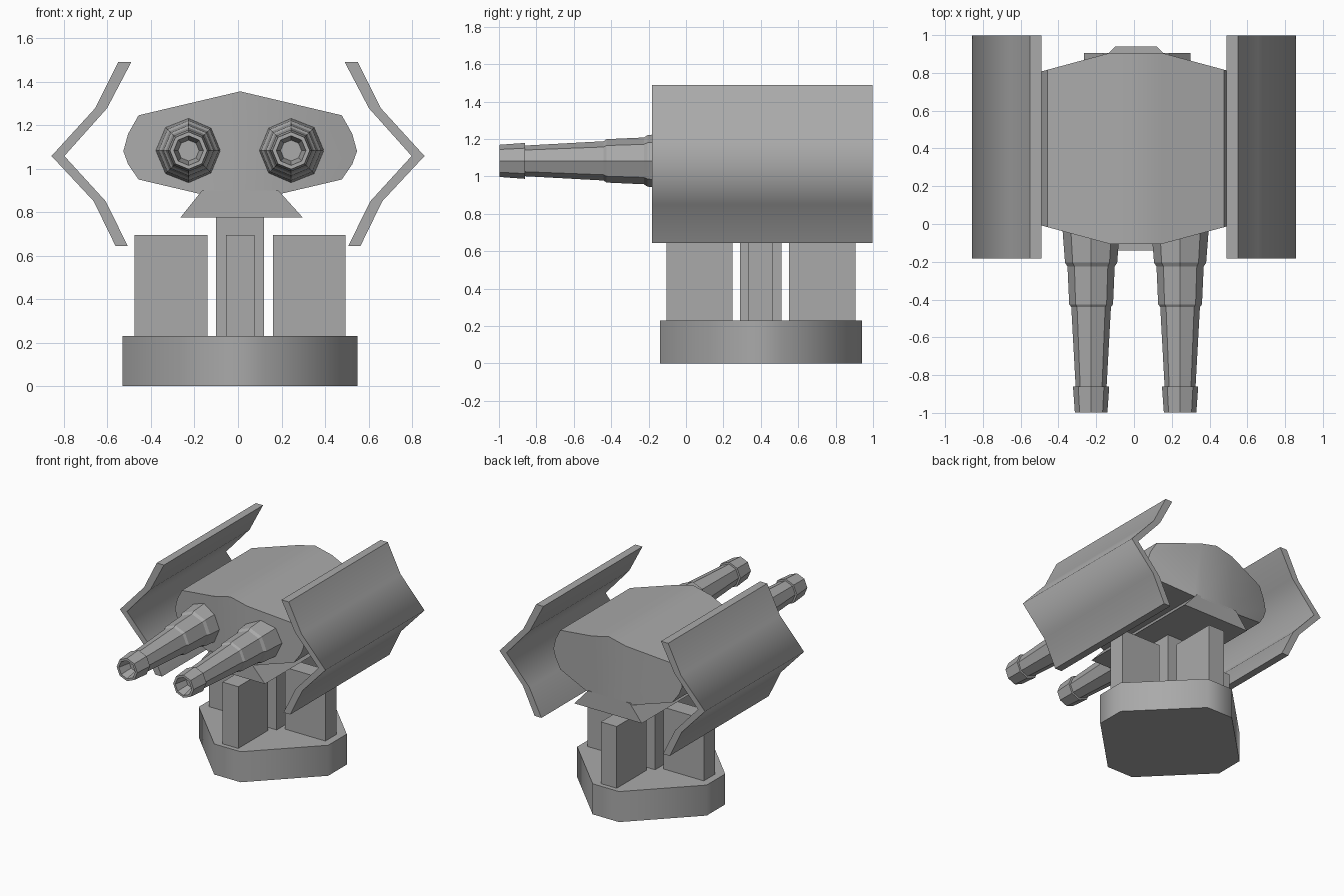
import bpy, bmesh, math
from mathutils import Vector

if "Cube" in bpy.data.objects:
    bpy.data.objects.remove(bpy.data.objects["Cube"])

grey = bpy.data.materials.new("plain_grey")
grey.diffuse_color = (0.4, 0.4, 0.4, 1)
grey.use_nodes = True
grey.node_tree.nodes["Principled BSDF"].inputs["Base Color"].default_value = grey.diffuse_color
CX, CY = 0.01, 0.4          # centre of the pedestal


def finish(name, bm, angle=None):
    bmesh.ops.recalc_face_normals(bm, faces=bm.faces)
    me = bpy.data.meshes.new(name)
    bm.to_mesh(me)
    bm.free()
    me.materials.append(grey)
    ob = bpy.data.objects.new(name, me)
    bpy.context.collection.objects.link(ob)
    if angle:
        bpy.ops.object.select_all(action='DESELECT')
        ob.select_set(True)
        bpy.context.view_layer.objects.active = ob
        bpy.ops.object.shade_smooth_by_angle(angle=math.radians(angle))
    return ob


def prism(pts, axis, a, b, smooth=()):
    """Extrude a 2D outline along y (x,z points) or z (x,y points)."""
    bm = bmesh.new()
    place = (lambda p, h: (p[0], h, p[1])) if axis == 'y' else (lambda p, h: (p[0], p[1], h))
    lo = [bm.verts.new(place(p, a)) for p in pts]
    hi = [bm.verts.new(place(p, b)) for p in pts]
    bm.faces.new(lo)
    bm.faces.new(hi[::-1])
    n = len(pts)
    for i in range(n):
        j = (i + 1) % n
        f = bm.faces.new((lo[i], hi[i], hi[j], lo[j]))
        f.smooth = i in smooth
    return bm


def box(name, x0, x1, y0, y1, z0, z1):
    finish(name, prism([(x0, y0), (x1, y0), (x1, y1), (x0, y1)], 'z', z0, z1))


# base: diamond with clipped corners
r, c = 0.54, 0.11
outline = [(c, -r), (r, -c), (r, c), (c, r), (-c, r), (-r, c), (-r, -c), (-c, -r)]
finish("base", prism([(CX + x, CY + y) for x, y in outline], 'z', 0, 0.23, range(8)))

# central post and four radial pillars
box("centre_post", CX - 0.11, CX + 0.11, CY - 0.11, CY + 0.11, 0.23, 0.78)
w, near, far = 0.066, 0.15, 0.485
for name, s in (("left_pillar", -1), ("right_pillar", 1)):
    xs = sorted((CX + s * near, CX + s * far))
    box(name, xs[0], xs[1], CY - w, CY + w, 0.23, 0.695)
for name, s in (("front_pillar", -1), ("back_pillar", 1)):
    ys = sorted((CY + s * 0.152, CY + s * 0.505))
    box(name, CX - w, CX + w, ys[0], ys[1], 0.23, 0.695)

# skirt under the head
finish("skirt", prism([(-0.265, 0.775), (0.298, 0.775), (0.185, 0.9), (-0.165, 0.9)],
                      'y', -0.105, 0.905))

# head: faceted oval profile, its ends swept back towards the sides
half = [(0.19, 0.885), (0.467, 0.95), (0.515, 1.02), (0.537, 1.08), (0.515, 1.16), (0.467, 1.245)]
prof = [(CX + x, z) for x, z in half] + [(CX, 1.355)] + [(CX - x, z) for x, z in half[::-1]]
bm = prism(prof, 'y', -0.105, 0.905)
for x in (CX - 0.14, CX + 0.14):
    bmesh.ops.bisect_plane(bm, geom=bm.verts[:] + bm.edges[:] + bm.faces[:],
                           plane_co=(x, 0, 0), plane_no=(1, 0, 0))
for v in bm.verts:
    inset = max(0, abs(v.co.x - CX) - 0.14) * 0.27
    v.co.y += inset if v.co.y < CY else -inset
finish("head", bm, 30)

# side shields: bent plates
outer = [(0.55, 1.49), (0.657, 1.277), (0.857, 1.058), (0.663, 0.85), (0.563, 0.645)]
inner = [(0.507, 0.645), (0.608, 0.85), (0.798, 1.058), (0.602, 1.277), (0.49, 1.49)]
for name, s in (("left_shield", -1), ("right_shield", 1)):
    pts = [(s * x, z) for x, z in outer + inner]
    finish(name, prism(pts, 'y', -0.182, 0.998, (0, 1, 2, 3, 5, 6, 7, 8)))

# barrels: eight-sided stepped tubes with a tapered bore, as (y, radius)
steps = [(0.03, 0.153), (-0.05, 0.15), (-0.205, 0.138), (-0.225, 0.125), (-0.425, 0.116),
         (-0.44, 0.105), (-0.86, 0.082), (-0.861, 0.096), (-0.998, 0.086),
         (-0.998, 0.068), (-0.9, 0.048)]
for name, x in (("left_barrel", -0.227), ("right_barrel", 0.244)):
    bm = bmesh.new()
    rings = []
    for y, rad in steps:
        rings.append([bm.verts.new((x + rad * math.cos(k * math.pi / 4), y,
                                    1.083 + rad * math.sin(k * math.pi / 4))) for k in range(8)])
    for a, b in zip(rings, rings[1:]):
        for k in range(8):
            j = (k + 1) % 8
            bm.faces.new((a[k], a[j], b[j], b[k]))
    bm.faces.new(rings[0])
    bm.faces.new(rings[-1])
    finish(name, bm)
